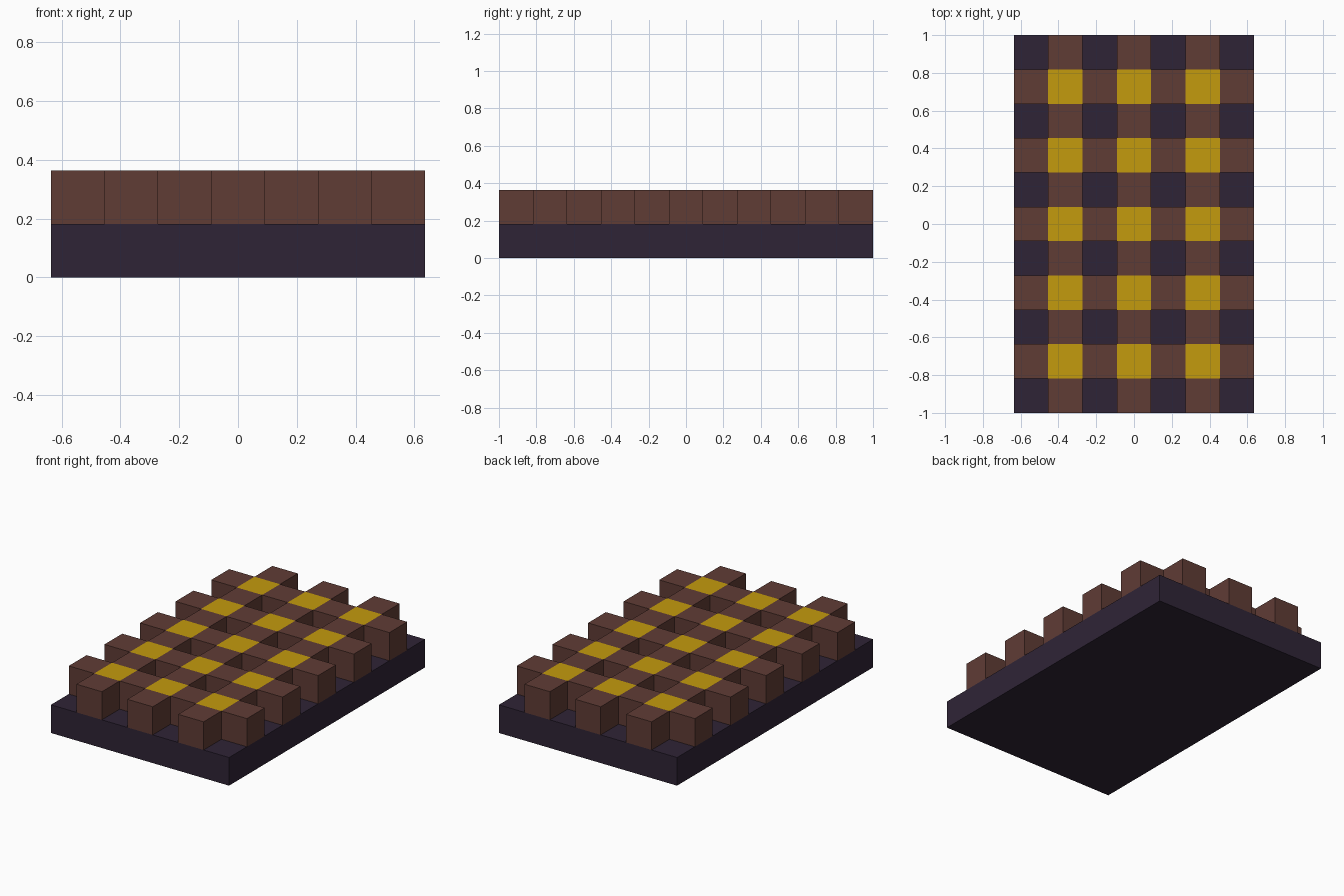
import bpy, bmesh
from mathutils import Matrix

if "Cube" in bpy.data.objects:
    bpy.data.objects.remove(bpy.data.objects["Cube"], do_unlink=True)

COLS, ROWS = 7, 11
CELL = 2.0 / ROWS          # every cell is a cube of this size


def material(name, rgb):
    """Flat material from 0-255 sRGB values."""
    lin = [((c / 255 + 0.055) / 1.055) ** 2.4 for c in rgb]
    mat = bpy.data.materials.new(name)
    mat.use_nodes = True
    mat.diffuse_color = (*lin, 1)
    bsdf = mat.node_tree.nodes["Principled BSDF"]
    bsdf.inputs["Base Color"].default_value = (*lin, 1)
    bsdf.inputs["Roughness"].default_value = 0.9
    return mat


def add_object(name, bm, mats):
    mesh = bpy.data.meshes.new(name)
    bm.to_mesh(mesh)
    bm.free()
    for mat in mats:
        mesh.materials.append(mat)
    obj = bpy.data.objects.new(name, mesh)
    bpy.context.collection.objects.link(obj)
    return obj


dark = material("dark purple", (47, 36, 54))
brown = material("brown", (96, 60, 53))
yellow = material("golden yellow", (196, 155, 13))


def cell_index(face):
    """Column and row of a face from its centre."""
    c = face.calc_center_median()
    return round(c.x / CELL + (COLS - 1) / 2), round(c.y / CELL + (ROWS - 1) / 2)


# Base slab
bm = bmesh.new()
bmesh.ops.create_cube(bm, size=CELL, matrix=Matrix.Translation((0, 0, CELL / 2))
                      @ Matrix.Diagonal((COLS, ROWS, 1, 1)))
add_object("base_slab", bm, [dark])

# Lattice of crossing bars: a grid of cells with the open pits removed
bm = bmesh.new()
bmesh.ops.create_grid(bm, x_segments=COLS, y_segments=ROWS, size=0.5,
                      matrix=Matrix.Translation((0, 0, CELL))
                      @ Matrix.Diagonal((COLS * CELL, ROWS * CELL, 1, 1)))
pits = [f for f in bm.faces if all(i % 2 == 0 for i in cell_index(f))]
bmesh.ops.delete(bm, geom=pits, context='FACES')

# Raise the bars by one cell
raised = bmesh.ops.extrude_face_region(bm, geom=bm.faces[:], use_keep_orig=True)["geom"]
bmesh.ops.translate(bm, vec=(0, 0, CELL),
                    verts=[g for g in raised if isinstance(g, bmesh.types.BMVert)])
bmesh.ops.recalc_face_normals(bm, faces=bm.faces[:])

# Golden tops where the bars cross
for f in bm.faces:
    on_top = f.calc_center_median().z > 1.9 * CELL
    f.material_index = int(on_top and all(i % 2 == 1 for i in cell_index(f)))
add_object("crossed_bars", bm, [brown, yellow])
